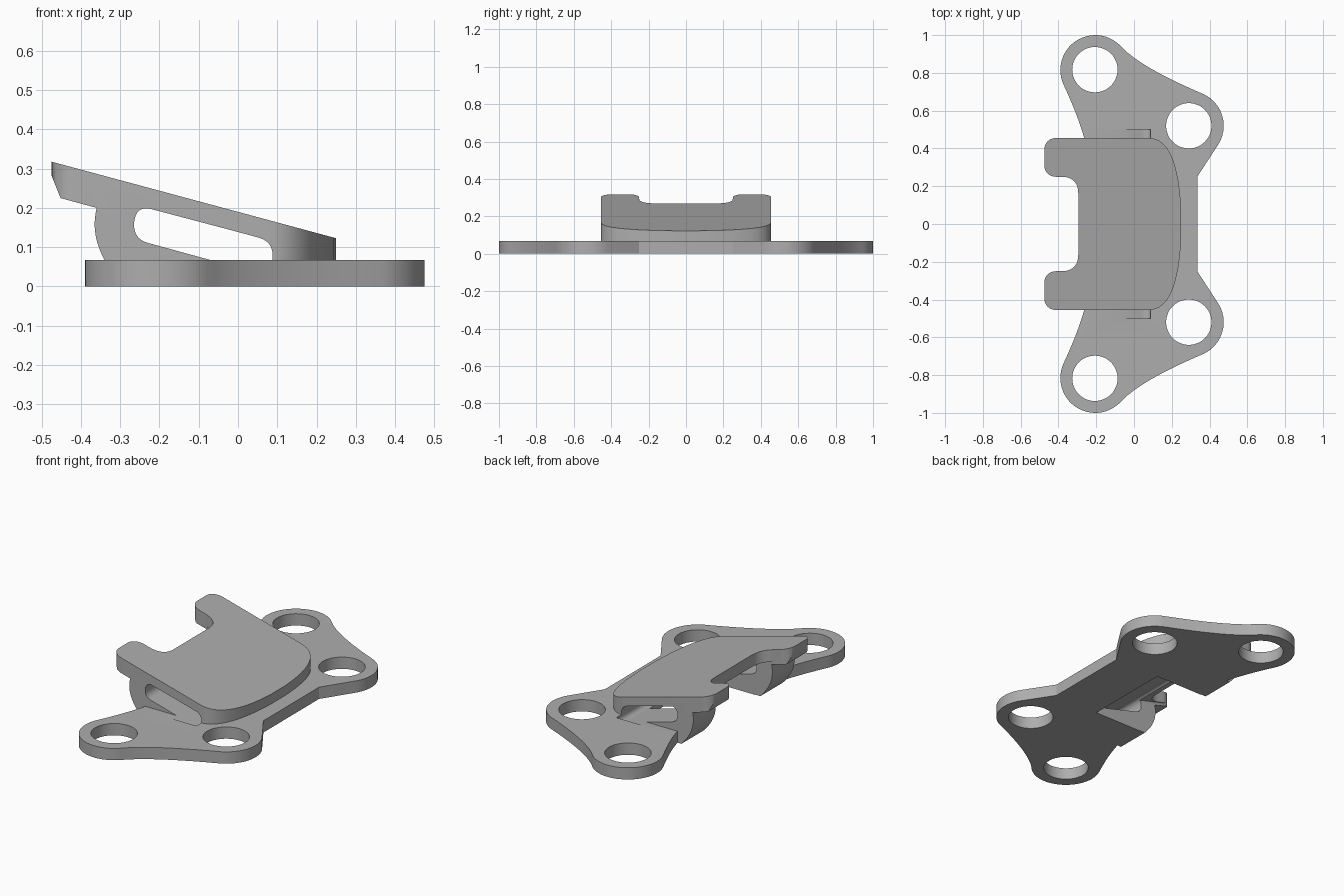
import bpy, bmesh
from math import sin, cos, radians

cube = bpy.data.objects.get("Cube")
if cube:
    bpy.data.objects.remove(cube, do_unlink=True)

grey = bpy.data.materials.new("plain_grey")
grey.use_nodes = True
grey.diffuse_color = (0.42, 0.42, 0.42, 1)
grey.node_tree.nodes["Principled BSDF"].inputs["Base Color"].default_value = (0.42, 0.42, 0.42, 1)


def arc(cx, cy, r, a0, a1, n=16):
    angles = [radians(a0 + (a1 - a0) * i / n) for i in range(n + 1)]
    return [(cx + r * cos(a), cy + r * sin(a)) for a in angles]


def bend(a, c, b, n=12):
    """Quadratic curve from a to b, pulled towards c."""
    ts = [i / n for i in range(n + 1)]
    return [tuple((1 - t) ** 2 * p + 2 * t * (1 - t) * q + t * t * r
                  for p, q, r in zip(a, c, b)) for t in ts]


def mirrored(half):
    """Close an outline by mirroring it across y = 0."""
    return half + [(x, -y) for x, y in reversed(half) if abs(y) > 1e-5]


def prism(name, points, lo, hi, along_y=False):
    clean = [p for i, p in enumerate(points)
             if abs(p[0] - points[i - 1][0]) + abs(p[1] - points[i - 1][1]) > 1e-5]
    bm = bmesh.new()
    vs = [bm.verts.new((u, lo, v) if along_y else (u, v, lo)) for u, v in clean]
    face = bm.faces.new(vs)
    new = bmesh.ops.extrude_face_region(bm, geom=[face])["geom"]
    step = (0, hi - lo, 0) if along_y else (0, 0, hi - lo)
    bmesh.ops.translate(bm, vec=step, verts=[g for g in new if isinstance(g, bmesh.types.BMVert)])
    bmesh.ops.recalc_face_normals(bm, faces=bm.faces)
    mesh = bpy.data.meshes.new(name)
    bm.to_mesh(mesh)
    bm.free()
    mesh.materials.append(grey)
    obj = bpy.data.objects.new(name, mesh)
    bpy.context.collection.objects.link(obj)
    return obj


def combine(target, tool, operation):
    mod = target.modifiers.new(operation.lower(), 'BOOLEAN')
    mod.operation, mod.object, mod.solver = operation, tool, 'EXACT'
    bpy.context.view_layer.objects.active = target
    bpy.ops.object.modifier_apply(modifier=mod.name)
    bpy.data.objects.remove(tool, do_unlink=True)


# Flat base with two lugs at each end
inner = arc(0.29, 0.52, 0.185, -35, 65)
outer = arc(-0.205, 0.815, 0.185, 45, 205, 24)
half = [(0.335, 0), (0.335, 0.25)] + inner
half += bend(inner[-1], (0.03, 0.83), outer[0]) + outer
half += bend(outer[-1], (-0.29, 0.56), (-0.26, 0.44)) + [(-0.255, 0)]
base = prism("mounting_bracket", mirrored(half), 0, 0.067)

# Sloping hook: side profile trimmed to its outline from above
back = bend((-0.36, 0.2), (-0.385, 0.1), (-0.29, 0.002))
side = [(0.26, 0.002), (0.26, 0.12), (-0.476, 0.318), (-0.476, 0.285), (-0.452, 0.225)] + back
hook = prism("hook", side, -0.6, 0.6, along_y=True)
half = [(0.25, 0)] + bend((0.25, 0.06), (0.235, 0.455), (0.08, 0.455), 16)
half += arc(-0.415, 0.395, 0.06, 90, 180, 8) + arc(-0.415, 0.31, 0.06, 180, 270, 8)
half += bend((-0.385, 0.25), (-0.295, 0.25), (-0.295, 0.16)) + [(-0.295, 0)]
combine(hook, prism("hook_outline", mirrored(half), -0.1, 0.5), 'INTERSECT')
combine(base, hook, 'UNION')

# Long slot under the sloping plate, sinking slightly into the base
slot = bend((-0.225, 0.198), (0.03, 0.131), (0.05, 0.125), 4)
slot += bend((0.05, 0.125), (0.088, 0.115), (0.088, 0.08))
slot += bend((0.088, 0.06), (0.085, 0.028), (0.04, 0.037))
slot += bend((-0.23, 0.111), (-0.265, 0.121), (-0.265, 0.158))
slot += bend((-0.265, 0.158), (-0.262, 0.205), (-0.225, 0.198))
combine(base, prism("slot_cutter", slot, -0.5, 0.5, along_y=True), 'DIFFERENCE')

# Gap between the two uprights
gap = [(0.05, -0.1), (0.05, 0.11), (-0.6, 0.283), (-0.6, -0.1)]
combine(base, prism("gap_cutter", gap, -0.255, 0.255, along_y=True), 'DIFFERENCE')

# Lug holes
for x, y in ((-0.207, 0.817), (0.29, 0.52)):
    for s in (1, -1):
        ring = arc(x, s * y, 0.12, 0, 360, 48)[:-1]
        combine(base, prism("hole_cutter", ring, -0.1, 0.3), 'DIFFERENCE')

bpy.ops.object.select_all(action='DESELECT')
base.select_set(True)
bpy.context.view_layer.objects.active = base
bpy.ops.object.shade_smooth_by_angle(angle=radians(30))
